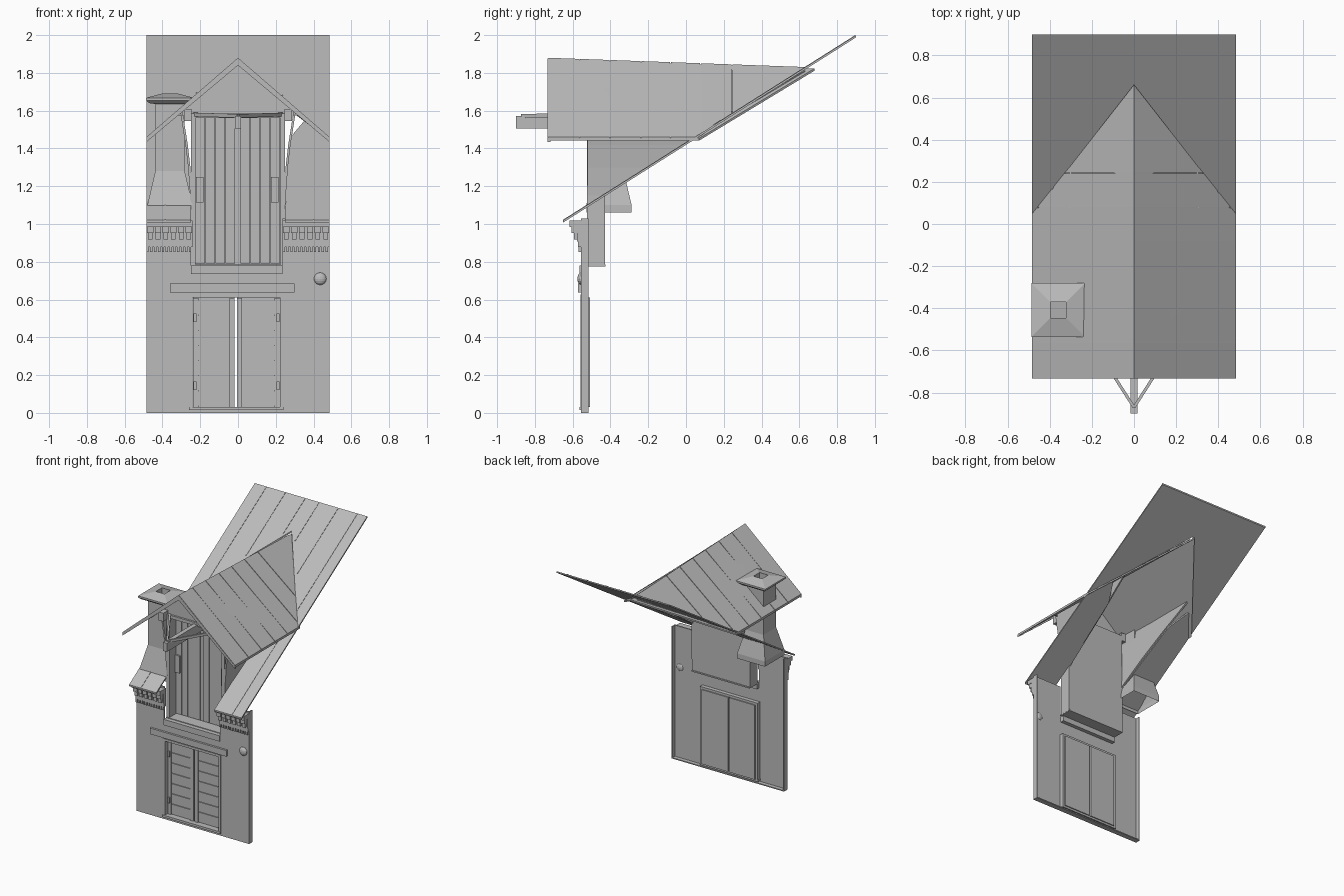
import bpy, bmesh, math
from mathutils import Vector

cube = bpy.data.objects.get("Cube")
if cube:
    bpy.data.objects.remove(cube, do_unlink=True)

grey = bpy.data.materials.new("plain grey")
grey.use_nodes = True
grey.diffuse_color = (0.5, 0.5, 0.5, 1)
grey.node_tree.nodes["Principled BSDF"].inputs["Base Color"].default_value = (0.5, 0.5, 0.5, 1)


def finish(name, bm):
    bmesh.ops.recalc_face_normals(bm, faces=bm.faces)
    me = bpy.data.meshes.new(name)
    bm.to_mesh(me)
    bm.free()
    me.materials.append(grey)
    ob = bpy.data.objects.new(name, me)
    bpy.context.scene.collection.objects.link(ob)
    return ob


def boxes(name, spans):
    """One object from boxes given as (x0, x1, y0, y1, z0, z1)."""
    bm = bmesh.new()
    for x0, x1, y0, y1, z0, z1 in spans:
        vs = bmesh.ops.create_cube(bm, size=1)["verts"]
        for v in vs:
            v.co = Vector(((x0 + x1) / 2 + v.co.x * (x1 - x0),
                           (y0 + y1) / 2 + v.co.y * (y1 - y0),
                           (z0 + z1) / 2 + v.co.z * (z1 - z0)))
    return finish(name, bm)


def slabs(name, polys, push):
    """Polygons extruded along a vector."""
    bm = bmesh.new()
    for poly in polys:
        a = [bm.verts.new(p) for p in poly]
        b = [bm.verts.new(Vector(p) + Vector(push)) for p in poly]
        bm.faces.new(a)
        bm.faces.new(b[::-1])
        for i in range(len(a)):
            j = (i + 1) % len(a)
            bm.faces.new((a[i], b[i], b[j], a[j]))
    return finish(name, bm)


def loft(name, cx, cy, rings):
    """Square rings (half width, z) joined in order, ends left open."""
    bm = bmesh.new()
    rows = [[bm.verts.new((cx + h * sx, cy + h * sy, z))
             for sx, sy in ((-1, -1), (1, -1), (1, 1), (-1, 1))] for h, z in rings]
    for lo, hi in zip(rows, rows[1:]):
        for i in range(4):
            j = (i + 1) % 4
            bm.faces.new((lo[i], lo[j], hi[j], hi[i]))
    return finish(name, bm)


def beam(name, a, b, w, h):
    a, b = Vector(a), Vector(b)
    side = (b - a).cross(Vector((0, 0, 1))).normalized() * w / 2
    up = Vector((0, 0, h / 2))
    return slabs(name, [[a - side - up, a + side - up, a + side + up, a - side + up]], b - a)


W = 0.485                      # half width of the building
FRONT, BACK = -0.555, -0.515   # facade front and rear rim
SKIN = FRONT + 0.01

# Facade: thin front skin with a loading-door notch, and rims around it
boxes("facade_wall", [
    (-W, -0.25, FRONT, SKIN, 0, 1.03), (0.235, W, FRONT, SKIN, 0, 1.03),
    (-0.25, 0.235, FRONT, SKIN, 0.62, 0.78), (-0.25, 0.235, FRONT, SKIN, 0, 0.03),
    (-W, -W + 0.008, FRONT, BACK, 0, 1.03), (W - 0.008, W, FRONT, BACK, 0, 1.03),
    (-W, W, FRONT, BACK, 0, 0.008)])

# Ground floor doorway
boxes("lower_door_frame", [
    (-0.258, -0.24, FRONT - 0.004, BACK, 0.02, 0.62), (0.222, 0.24, FRONT - 0.004, BACK, 0.02, 0.62),
    (-0.258, 0.24, FRONT - 0.004, BACK, 0.61, 0.628), (-0.26, 0.24, FRONT - 0.008, BACK, 0.015, 0.032)])
planks = []
for x0, x1 in ((-0.238, -0.018), (-0.006, 0.222)):
    planks.append((x0, x1, BACK, BACK + 0.008, 0.03, 0.61))
    planks += [(x0 + 0.03, x1 - 0.03, BACK - 0.007, BACK, 0.04 + i * 0.08, 0.114 + i * 0.08) for i in range(7)]
    planks += [(x, x + 0.028, BACK - 0.01, BACK, 0.032, 0.608) for x in (x0, x1 - 0.028)]
boxes("lower_doors", planks)
boxes("lower_door_hinges", [(x, x + 0.015, BACK - 0.018, BACK, z, z + 0.045)
                            for x in (-0.235, 0.205) for z in (0.12, 0.48)])
boxes("lintel", [(-0.36, 0.3, FRONT - 0.016, FRONT, 0.638, 0.685)])
boxes("upper_sill", [(-0.25, 0.235, FRONT - 0.008, BACK, 0.735, 0.78)])

# Round wall anchor
bm = bmesh.new()
bmesh.ops.create_uvsphere(bm, u_segments=16, v_segments=8, radius=0.033)
for v in bm.verts:
    v.co = Vector((0.435 + v.co.x, FRONT + v.co.y * 0.6, 0.71 + v.co.z))
finish("wall_anchor", bm)

# Corbelled brick cornice on both sides of the loading door
bands, teeth = [], []
for x0, x1 in ((-W, -0.24), (0.235, W)):
    bands += [(x0, x1, -0.572, SKIN, 0.878, 0.908), (x0, x1, -0.578, SKIN, 0.908, 0.985),
              (x0, x1, -0.618, SKIN, 0.985, 1.018)]
    n = 12
    step = (x1 - x0) / n
    teeth += [(x0 + i * step, x0 + (i + 0.6) * step, -0.568, SKIN, 0.852, 0.878) for i in range(n)]
    step = (x1 - x0) / 6
    for i in range(6):
        a = x0 + (i + 0.2) * step
        teeth += [(a, a + 0.6 * step, -0.594, -0.575, 0.918, 0.952),
                  (a - 0.1 * step, a + 0.7 * step, -0.606, -0.575, 0.952, 0.985)]
boxes("cornice_bands", bands)
boxes("cornice_bricks", teeth)

# Main roof with an opening under the dormer
def roof_z(y):
    return 1.02 + 0.632 * (y + 0.65)

def valley_y(x):
    return 0.66 - 0.61 * abs(x) / W

halves = []
for s in (-1, 1):
    outline = [(0.25, -0.65), (W, -0.65), (W, 0.9), (0, 0.9), (0, 0.66), (0.36, 0.2), (0.28, 0.05), (0.25, -0.44)]
    halves.append([(s * x, y, roof_z(y)) for x, y in outline])
slabs("main_roof", halves, (0, 0, -0.012))
seams = []
for x in (-0.385, -0.22, -0.05, 0.07, 0.235, 0.4):
    y0 = -0.65 if abs(x) > 0.3 else valley_y(x) + 0.03
    seams.append([(x - 0.003, y0, roof_z(y0)), (x + 0.003, y0, roof_z(y0)),
                  (x + 0.003, 0.895, roof_z(0.895)), (x - 0.003, 0.895, roof_z(0.895))])
slabs("main_roof_seams", seams, (0, 0, 0.003))

# Dormer roof: base slab with planks laid across each slope
def slope(s, u, y, drop=0):
    ridge = 1.88 - 0.036 * (y + 0.73)
    return (s * W * u, y, ridge + (1.46 - ridge) * u - drop)

def reach(y):
    return min(1, (0.66 - y) / 0.61)

cuts = [-0.73, -0.56, -0.4, -0.235, -0.08, 0.08, 0.245, 0.635]
base, boards, barge = [], [], []
for s in (-1, 1):
    base.append([slope(s, u, y, 0.006) for u, y in ((0, -0.73), (0, 0.68), (1, 0.07), (1, -0.73))])
    for a, b in zip(cuts, cuts[1:]):
        b -= 0.005
        pts = [(0, a), (0, b), (reach(b), b)]
        if a < 0.05 < b:
            pts.append((1, 0.05))
        pts.append((reach(a), a))
        boards.append([slope(s, u, y) for u, y in pts])
    barge.append([slope(s, u, -0.732, d) for u, d in ((0, 0.004), (1, 0.004), (1, 0.026), (0, 0.04))])
slabs("dormer_roof_base", base, (0, 0, -0.012))
slabs("dormer_roof_planks", boards, (0, 0, -0.006))
slabs("dormer_barge_boards", barge, (0, 0.015, 0))

# Dormer cheeks, flaring outward toward the eaves
for s, side in ((-1, "right"), (1, "left")):
    bm = bmesh.new()
    rows = []
    for x, z in ((0.245, 0.78), (0.247, 1.15), (0.258, 1.3), (0.272, 1.42), (0.288, 1.52), (0.3, 1.6)):
        back = max(-0.43, (z - 1.02) / 0.632 - 0.65)
        rows.append([bm.verts.new((s * x, y, z)) for y in (-0.522, back)])
    for lo, hi in zip(rows, rows[1:]):
        bm.faces.new((lo[0], lo[1], hi[1], hi[0]))
    cheek = finish("dormer_cheek_" + side, bm)
    mod = cheek.modifiers.new("thickness", "SOLIDIFY")
    mod.thickness = 0.012
    mod.offset = 0

# Dormer front: gable, posts, floor and loading doors
slabs("dormer_gable", [[(-0.32, -0.51, 1.575), (0.32, -0.51, 1.575), (0, -0.51, 1.855)]], (0, 0.012, 0))
boxes("dormer_posts", [(s * 0.237 - 0.012, s * 0.237 + 0.012, -0.525, -0.43, 0.78, 1.575) for s in (-1, 1)]
      + [(s * 0.265 - 0.02, s * 0.265 + 0.02, -0.57, -0.43, 1.545, 1.61) for s in (-1, 1)]
      + [(-0.25, 0.25, -0.525, -0.43, 1.56, 1.585)])
boxes("dormer_floor", [(-0.25, 0.25, -0.53, -0.425, 0.775, 0.785)])
leaves = [(-0.23, 0.23, -0.437, -0.43, 0.785, 1.565)]
for x0 in (-0.224, 0.014):
    leaves += [(x0 + i * 0.0525, x0 + i * 0.0525 + 0.05, -0.446, -0.437, 0.79, 1.56) for i in range(4)]
boxes("loading_doors", leaves)
boxes("loading_door_hinges", [(x, x + 0.04, -0.46, -0.445, 1.115, 1.25) for x in (-0.222, 0.175)])

# Hoist beam with its two braces
boxes("hoist_beam", [(-0.017, 0.017, -0.9, -0.43, 1.505, 1.572)])
for s, side in ((-1, "right"), (1, "left")):
    beam("hoist_brace_" + side, (0, -0.87, 1.572), (s * 0.25, -0.48, 1.58), 0.014, 0.02)

# Chimney: skirt, shaft and hollow pyramid cap
CX, CY = -0.36, -0.408
loft("chimney", CX, CY, [(0.12, 1.06), (0.12, 1.1), (0.078, 1.28), (0.078, 1.64)])
loft("chimney_cap", CX, CY, [(0.078, 1.635), (0.11, 1.64), (0.127, 1.655), (0.127, 1.668),
                             (0.037, 1.692), (0.037, 1.64)])
